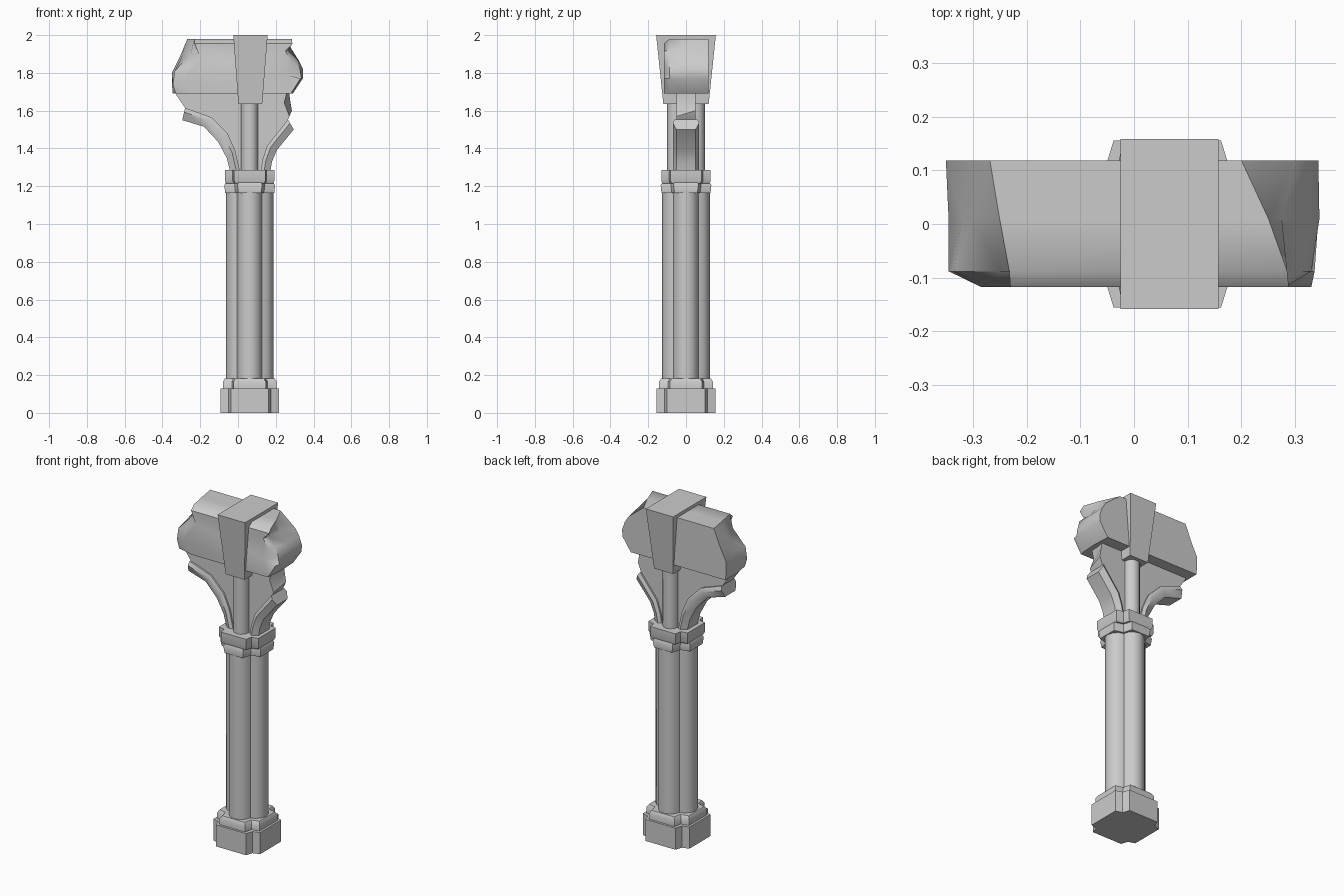
import bpy, bmesh, math

default = bpy.data.objects.get("Cube")
if default:
    bpy.data.objects.remove(default, do_unlink=True)

CX = 0.062  # column axis

stone = bpy.data.materials.new("grey stone")
stone.use_nodes = True
GREY = (0.6, 0.6, 0.6, 1)
stone.diffuse_color = GREY
stone.node_tree.nodes["Principled BSDF"].inputs["Base Color"].default_value = GREY


def loft(name, sections, bevel=0.0, angle=35):
    """Skin a list of equally long 3D loops and cap both ends."""
    bm = bmesh.new()
    rings = [[bm.verts.new(p) for p in s] for s in sections]
    n = len(rings[0])
    for a, b in zip(rings, rings[1:]):
        for i in range(n):
            j = (i + 1) % n
            bm.faces.new((a[i], a[j], b[j], b[i]))
    bm.faces.new(rings[0])
    bm.faces.new(rings[-1])
    bmesh.ops.recalc_face_normals(bm, faces=bm.faces)
    mesh = bpy.data.meshes.new(name)
    bm.to_mesh(mesh)
    bm.free()
    mesh.materials.append(stone)
    mesh.shade_smooth()
    mesh.set_sharp_from_angle(angle=math.radians(angle))
    obj = bpy.data.objects.new(name, mesh)
    bpy.context.collection.objects.link(obj)
    if bevel:
        mod = obj.modifiers.new("worn edges", "BEVEL")
        mod.width = bevel
        mod.segments = 1
    return obj


def upright(name, levels, **kw):
    """Loft horizontal outlines given as (z, outline)."""
    return loft(name, [[(CX + x, y, z) for x, y in o] for z, o in levels], **kw)


def slab(name, outline, y0, y1, **kw):
    """Extrude an x-z outline through the depth."""
    return loft(name, [[(x, y, z) for x, z in outline] for y in (y0, y1)], **kw)


def notched(half, arm, inner):
    """Square outline with a notch in each corner."""
    quarter = [(half, -arm), (half, arm), (inner, inner)]
    out = []
    for _ in range(4):
        out += quarter
        quarter = [(-y, x) for x, y in quarter]
    return out


def quatrefoil(offset, r, steps=6):
    """Four overlapping round lobes."""
    crease = math.radians(90)
    out = []
    for k in range(4):
        turn = k * math.pi / 2
        for i in range(steps):
            a = -crease + 2 * crease * i / steps
            x, y = offset + r * math.cos(a), r * math.sin(a)
            if i == 0:
                x, y = r, -r
            out.append((x * math.cos(turn) - y * math.sin(turn),
                        x * math.sin(turn) + y * math.cos(turn)))
    return out


def box_outline(x0, x1, y):
    return [(x0, -y), (x1, -y), (x1, y), (x0, y)]


# Foot, shaft and rings
foot = notched(0.155, 0.10, 0.113)
upright("base_block", [(0, foot), (0.13, foot)])
upright("base_ring", [(0.13, notched(0.142, 0.085, 0.095)),
                      (0.165, notched(0.142, 0.085, 0.095)),
                      (0.182, notched(0.132, 0.075, 0.085))])
lobes = quatrefoil(0.06, 0.066)
upright("shaft", [(0.15, lobes), (1.18, lobes)], angle=40)
upright("neck_ring", [(1.165, notched(0.13, 0.06, 0.075)),
                      (1.205, notched(0.134, 0.066, 0.08)),
                      (1.222, notched(0.125, 0.06, 0.075))])
cap = notched(0.131, 0.083, 0.09)
upright("capital", [(1.215, notched(0.125, 0.075, 0.085)), (1.23, cap), (1.285, cap)])

# Rounded pilaster running up to the keystone
pilaster = []
for side in (1, -1):
    for i in range(7):
        a = math.pi * i / 6
        pilaster.append((0.045 * math.cos(a) * side, (0.055 + 0.045 * math.sin(a)) * side))
upright("pilaster", [(1.27, pilaster), (1.66, pilaster)])

# Broken arch ribs, each swept from an inner and an outer curve
left_low = [(-0.04, 1.27), (-0.06, 1.35), (-0.105, 1.435), (-0.18, 1.515), (-0.295, 1.55)]
left_high = [(0.012, 1.27), (-0.015, 1.39), (-0.055, 1.48), (-0.14, 1.565), (-0.28, 1.615)]
right_low = [(0.17, 1.27), (0.18, 1.33), (0.205, 1.39), (0.295, 1.5)]
right_high = [(0.118, 1.27), (0.13, 1.34), (0.155, 1.415), (0.265, 1.553)]


def rib(name, low, high):
    sections = []
    for (ax, az), (bx, bz) in zip(low, high):
        mx, mz = ax * 0.35 + bx * 0.65, az * 0.35 + bz * 0.65
        sections.append([(ax, -0.05, az), (mx, -0.07, mz), (bx, -0.06, bz),
                         (bx, 0.06, bz), (mx, 0.07, mz), (ax, 0.05, az)])
    loft(name, sections, angle=50)


rib("left_arch_rib", right_low, right_high)
rib("right_arch_rib", left_low, left_high)

# Wall between the ribs and the beam, with crumbled ends
front_wall = (left_high[::-1] + right_high
              + [(0.272, 1.57), (0.245, 1.64), (0.265, 1.72), (-0.33, 1.72), (-0.325, 1.68)])
back_wall = (left_high[::-1] + right_high
             + [(0.285, 1.60), (0.275, 1.66), (0.27, 1.72), (-0.33, 1.72), (-0.325, 1.68)])
loft("spandrel_wall", [[(x, y, z) for x, z in w]
                       for y, w in ((-0.05, front_wall), (0.05, back_wall))])

# Beam with ragged ends and a chamfered front edge
front_end = [(-0.22, 1.69), (-0.285, 1.76), (-0.265, 1.83), (-0.2, 1.88), (-0.23, 1.955),
             (0.288, 1.955), (0.25, 1.915), (0.282, 1.86), (0.255, 1.79), (0.33, 1.77), (0.28, 1.69)]
near = [(-0.33, 1.69), (-0.345, 1.74), (-0.335, 1.81), (-0.25, 1.9), (-0.232, 1.98),
        (0.285, 1.98), (0.265, 1.92), (0.315, 1.87), (0.33, 1.81), (0.336, 1.77), (0.285, 1.69)]
middle = [(-0.345, 1.69), (-0.345, 1.74), (-0.32, 1.81), (-0.3, 1.88), (-0.25, 1.98),
          (0.25, 1.98), (0.275, 1.92), (0.325, 1.86), (0.345, 1.82), (0.343, 1.77), (0.29, 1.69)]
back_end = [(-0.345, 1.69), (-0.35, 1.74), (-0.35, 1.8), (-0.31, 1.88), (-0.268, 1.98),
            (0.2, 1.98), (0.3, 1.9), (0.325, 1.86), (0.343, 1.81), (0.34, 1.77), (0.285, 1.69)]
loft("beam", [[(x, y, z) for x, z in s] for y, s in
              ((-0.117, front_end), (-0.088, near), (0.01, middle), (0.118, back_end))], angle=45)

# Tapered keystone clasping the beam
upright("keystone", [(1.635, box_outline(-0.06, 0.066, 0.12)),
                     (2.0, box_outline(-0.087, 0.095, 0.158))])
